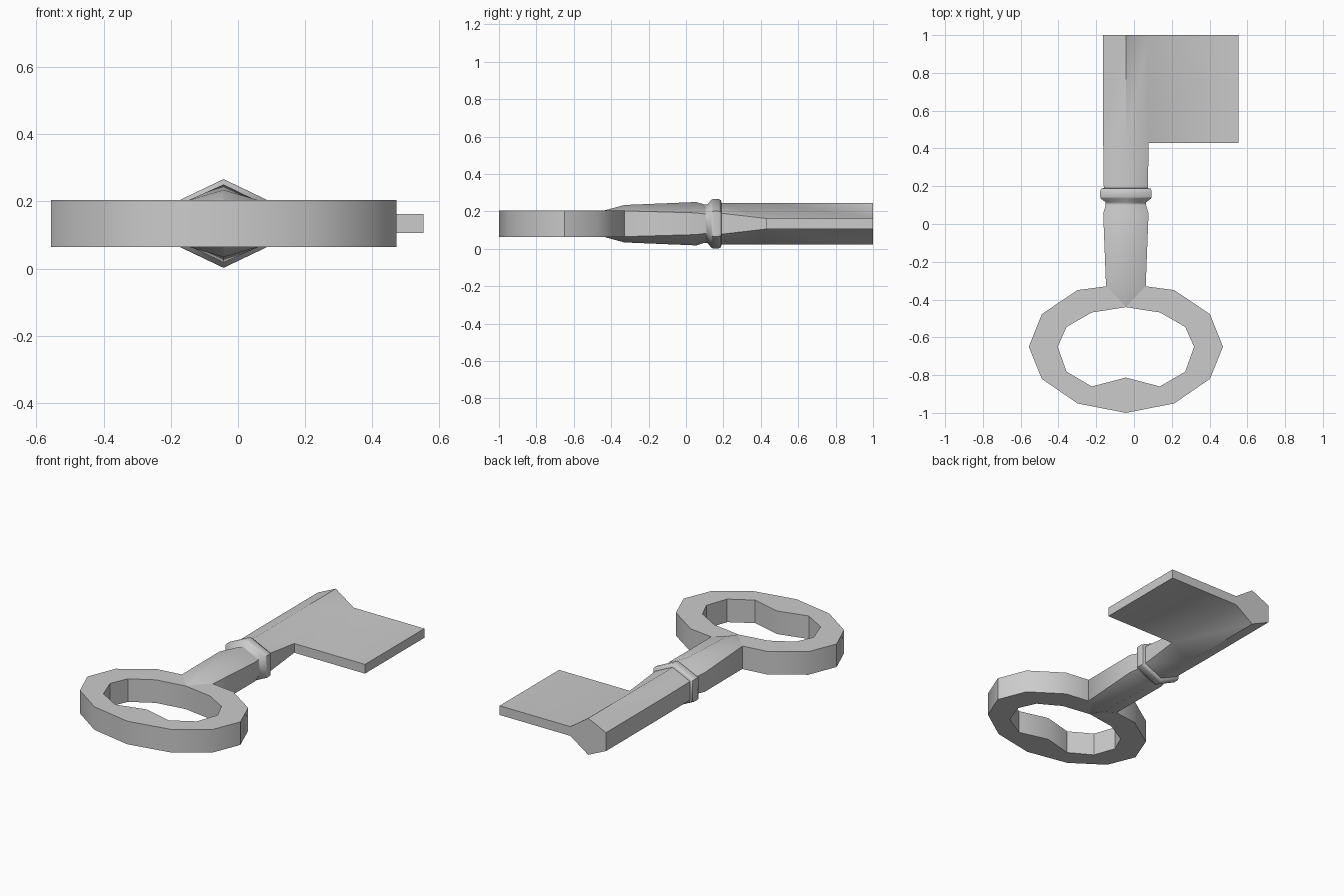
import bpy, bmesh
from mathutils import Vector

if "Cube" in bpy.data.objects:
    bpy.data.objects.remove(bpy.data.objects["Cube"])

CX, CZ = -0.043, 0.134   # key axis


def finish(bm, name, angle):
    bmesh.ops.recalc_face_normals(bm, faces=bm.faces[:])
    me = bpy.data.meshes.new(name)
    bm.to_mesh(me)
    bm.free()
    ob = bpy.data.objects.new(name, me)
    bpy.context.collection.objects.link(ob)
    bpy.ops.object.select_all(action='DESELECT')
    ob.select_set(True)
    bpy.context.view_layer.objects.active = ob
    bpy.ops.object.shade_smooth_by_angle(angle=angle)
    return ob


# Bow: faceted oval ring, right half outlines mirrored to the left
def mirrored(half):
    return half + [(-x, y) for x, y in reversed(half) if x > 0]


outer = mirrored([(0, -1.0), (0.256, -0.95), (0.445, -0.82), (0.514, -0.65),
                  (0.445, -0.477), (0.256, -0.35), (0.105, -0.33), (0, -0.33)])
inner = mirrored([(0, -0.813), (0.18, -0.86), (0.314, -0.782), (0.361, -0.65),
                  (0.314, -0.545), (0.18, -0.468), (0.105, -0.457), (0, -0.44)])
bm = bmesh.new()
loops = [[bm.verts.new((CX + x, y, CZ + z)) for x, y in pts]
         for pts, z in ((outer, -0.07), (outer, 0.07), (inner, 0.07), (inner, -0.07))]
n = len(outer)
for k in range(4):
    a, b = loops[k], loops[(k + 1) % 4]
    for i in range(n):
        j = (i + 1) % n
        bm.faces.new((a[i], a[j], b[j], b[i]))
finish(bm, "bow_ring", 0.6)

# Shaft: six-sided loft; (y, half width, peak height, left side height, right side height)
sections = [
    (-0.44, 0.002, 0.07, 0.069, 0.069), (-0.33, 0.105, 0.100, 0.069, 0.069),
    (0.055, 0.120, 0.116, 0.058, 0.058), (0.10, 0.107, 0.102, 0.052, 0.052),
    (0.115, 0.107, 0.103, 0.052, 0.052), (0.135, 0.134, 0.128, 0.065, 0.065),
    (0.145, 0.136, 0.132, 0.067, 0.067), (0.175, 0.136, 0.132, 0.067, 0.067),
    (0.187, 0.132, 0.126, 0.064, 0.064), (0.19, 0.117, 0.111, 0.056, 0.056),
    (0.43, 0.120, 0.111, 0.056, 0.028), (1.0, 0.120, 0.111, 0.056, 0.028)]
bm = bmesh.new()
rings = []
for y, w, h, sl, sr in sections:
    rings.append([bm.verts.new((CX + x, y, CZ + z)) for x, z in
                  ((0, h), (w, sr), (w, -sr), (0, -h), (-w, -sl), (-w, sl))])
bit_face = None
for a, b in zip(rings, rings[1:]):
    for i in range(6):
        j = (i + 1) % 6
        f = bm.faces.new((a[i], a[j], b[j], b[i]))
        if i == 1:
            bit_face = f   # last right-hand side face
bm.faces.new(rings[0])
bm.faces.new(rings[-1])

# Bit: flat blade pulled out of the pinched right side
res = bmesh.ops.extrude_discrete_faces(bm, faces=[bit_face])["faces"][0]
bmesh.ops.translate(bm, verts=res.verts[:], vec=Vector((0.552 - CX - 0.12, 0, 0)))
finish(bm, "shaft_and_bit", 1.0)
